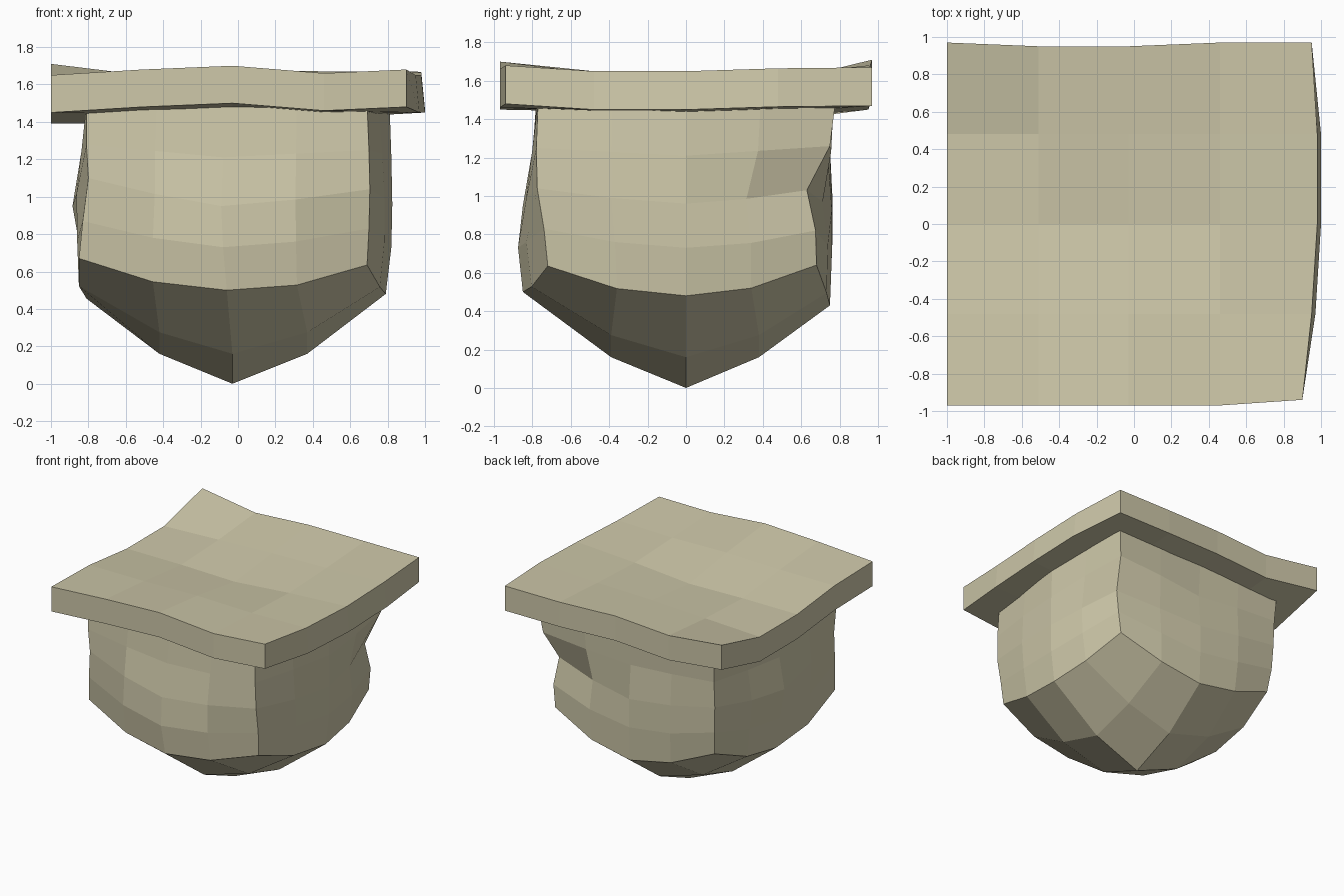
import bpy
import bmesh
from mathutils import Vector

if "Cube" in bpy.data.objects:
    bpy.data.objects.remove(bpy.data.objects["Cube"])

# Single flat colour
stone = bpy.data.materials.new("pale_khaki")
stone.diffuse_color = (0.62, 0.58, 0.40, 1)
stone.use_nodes = True
stone.node_tree.nodes["Principled BSDF"].inputs["Base Color"].default_value = stone.diffuse_color


def finish(bm, name):
    bmesh.ops.recalc_face_normals(bm, faces=bm.faces[:])
    mesh = bpy.data.meshes.new(name)
    bm.to_mesh(mesh)
    bm.free()
    mesh.materials.append(stone)
    obj = bpy.data.objects.new(name, mesh)
    bpy.context.collection.objects.link(obj)


def grid_faces(bm, rows):
    for a, b in zip(rows, rows[1:]):
        for i in range(len(a) - 1):
            bm.faces.new((a[i], a[i + 1], b[i + 1], b[i]))


# Warped top slab: heights by row, front to back
heights = [
    [1.65, 1.68, 1.70, 1.66, 1.68],
    [1.64, 1.64, 1.65, 1.64, 1.65],
    [1.59, 1.59, 1.58, 1.62, 1.65],
    [1.59, 1.61, 1.63, 1.64, 1.665],
    [1.71, 1.65, 1.68, 1.67, 1.67],
]
ys = [-0.97, -0.48, 0.0, 0.48, 0.97]
right_edge = [0.90, 0.95, 0.98, 0.98, 0.95]
bm = bmesh.new()
layers = []
for drop, flare in ((0, 0), (0.2, 0.02)):
    rows = []
    for j, y in enumerate(ys):
        row = []
        for i, z in enumerate(heights[j]):
            x = (-1, -0.51, -0.03, 0.46, right_edge[j])[i]
            if i == 4 and 0 < j < 4:
                x += flare
            yy = y + (0.03 if (i, j) == (4, 0) else 0)
            if j == 4 and i in (1, 2):
                yy -= 0.02
            row.append(bm.verts.new((x, yy, z - drop)))
        rows.append(row)
    grid_faces(bm, rows)
    layers.append(rows)


def rim(r):
    return r[0][:] + [q[4] for q in r[1:]] + r[4][3::-1] + [r[j][0] for j in (3, 2, 1)]


top, low = rim(layers[0]), rim(layers[1])
for k in range(16):
    n = (k + 1) % 16
    bm.faces.new((top[k], top[n], low[n], low[k]))
finish(bm, "top_slab")

# Body: eight upright profiles, bottom to top, counter-clockwise from front left
profiles = [
    [(-.85, -.70, .67), (-.83, -.73, .87), (-.80, -.76, 1.10), (-.81, -.77, 1.28), (-.81, -.77, 1.50)],
    [(-.06, -.85, .50), (-.08, -.875, .73), (-.09, -.85, .95), (-.08, -.80, 1.21), (-.06, -.78, 1.50)],
    [(.69, -.72, .635), (.70, -.74, .83), (.705, -.775, 1.04), (.70, -.78, 1.25), (.69, -.77, 1.50)],
    [(.79, 0, .48), (.82, 0, .73), (.825, 0, .96), (.82, 0, 1.21), (.81, 0, 1.50)],
    [(.70, .68, .64), (.72, .675, .82), (.70, .63, 1.03), (.76, .75, 1.26), (.79, .78, 1.50)],
    [(-.02, .75, .43), (-.02, .76, .70), (-.02, .76, .93), (-.02, .74, 1.2), (-.02, .76, 1.50)],
    [(-.74, .69, .65), (-.76, .72, .84), (-.77, .73, 1.05), (-.77, .74, 1.26), (-.78, .76, 1.50)],
    [(-.81, 0, .455), (-.84, 0, .70), (-.885, 0, .95), (-.84, 0, 1.2), (-.80, 0, 1.50)],
]
bm = bmesh.new()
rings = []
for lv in range(5):
    ring = []
    for k in range(8):
        a = Vector(profiles[k][lv])
        b = Vector(profiles[(k + 1) % 8][lv])
        mid = (a + b) / 2
        # Bulge the in-between points outward, across the side they lie on
        axis = 1 if k in (0, 1, 4, 5) else 0
        mid[axis] *= (1.025, 1.03, 1.025, 1.015, 1.0)[lv]
        mid.z -= (0.04, 0.02, 0.01, 0, 0)[lv]
        ring += [bm.verts.new(a), bm.verts.new(mid)]
    rings.append(ring)
for a, b in zip(rings, rings[1:]):
    for k in range(16):
        n = (k + 1) % 16
        bm.faces.new((a[k], a[n], b[n], b[k]))
bm.faces.new(rings[-1])

# Faceted rounded underside
p = rings[0]
inner = []
for j, y in enumerate((-0.39, 0, 0.38)):
    row = []
    for i, x in enumerate((-0.42, -0.03, 0.37)):
        off = abs(i - 1) + abs(j - 1)
        row.append(bm.verts.new((x, y, (0, 0.16, 0.275)[off])))
    inner.append(row)
rows = [p[0:5]]
for j in range(3):
    rows.append([p[15 - j]] + inner[j] + [p[5 + j]])
rows.append([p[12], p[11], p[10], p[9], p[8]])
grid_faces(bm, rows)
finish(bm, "rounded_body")
